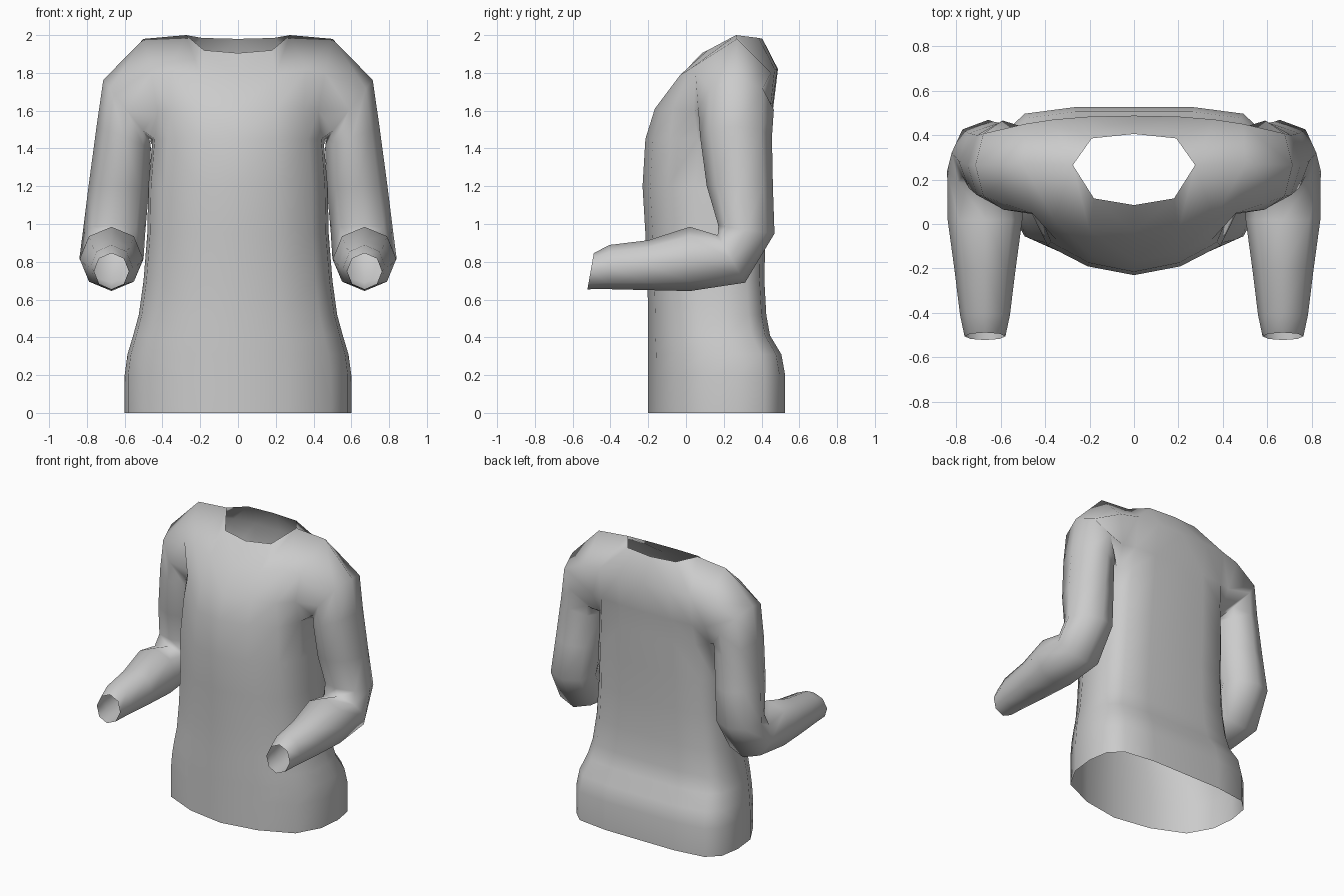
import bpy, bmesh
from math import sin, cos, radians
from mathutils import Vector

cube = bpy.data.objects.get("Cube")
if cube:
    bpy.data.objects.remove(cube, do_unlink=True)

cloth = bpy.data.materials.new("grey cloth")
cloth.use_nodes = True
grey = (0.6, 0.6, 0.6, 1)
cloth.diffuse_color = grey
cloth.node_tree.nodes["Principled BSDF"].inputs["Base Color"].default_value = grey

bm = bmesh.new()


def strip(a, b, closed=False):
    """Join two equal rows of vertices with faces."""
    n = len(a)
    for i in range(n if closed else n - 1):
        j = (i + 1) % n
        face = []
        for v in (a[i], a[j], b[j], b[i]):
            if v not in face:
                face.append(v)
        bm.faces.new(face)


def row(points):
    return [bm.verts.new(p) for p in points]


# Body: half sections from centre front to centre back
section = [(0, 0), (.44, .06), (.82, .2), (.97, .42), (1, .65),
           (.96, .85), (.82, .96), (.45, 1), (0, 1)]
# height, half width, front y, back y
levels = [(0, .6, -.2, .525), (.2, .6, -.2, .525), (.31, .585, -.2, .505),
          (.41, .555, -.2, .445), (.52, .525, -.2, .425), (.7, .5, -.205, .415),
          (.95, .48, -.215, .42), (1.2, .475, -.23, .435), (1.45, .455, -.215, .45)]
body = [row([(u * w, f + (b - f) * v, z) for u, v in section])
        for z, w, f, b in levels]
for a, b in zip(body, body[1:]):
    strip(a, b)
chest = body[-1]
chest[4].co.z = 1.42

# Chest and upper back panels, leaving an armhole at the side
front_1 = row([(0, -.165, 1.61), (.2, -.135, 1.61), (.35, -.07, 1.61), (.425, .04, 1.6)])
front_2 = row([(0, -.035, 1.78), (.2, -.03, 1.79), (.36, .02, 1.82), (.46, .05, 1.8)])
back_1 = row([(.445, .42, 1.6), (.36, .445, 1.6), (.2, .455, 1.6), (0, .46, 1.6)])
back_2 = row([(.49, .45, 1.8), (.36, .47, 1.82), (.2, .483, 1.82), (0, .487, 1.82)])

# Neck opening and shoulder ridge
neck_front = row([(0, .085, 1.905), (.18, .115, 1.92)])
neck_side, shoulder = row([(.275, .265, 2), (.5, .27, 1.98)])
neck_back = row([(.19, .385, 1.985), (0, .405, 1.98)])
strip(chest[:4], front_1)
strip(front_1, front_2)
strip(front_2, neck_front + [neck_side, shoulder])
strip(chest[5:], back_1)
strip(back_1, back_2)
strip(back_2, [shoulder, neck_side] + neck_back)

# Sleeve: rings follow the arm from the armhole down and round the elbow
armhole = chest[3:6] + [back_1[0], back_2[0], shoulder, front_2[3], front_1[3]]
# centre, side radius, front radius, outward tilt, forward turn
rings = [((.59, .265, 1.605), .2, .2, 52, 0),
         ((.605, .265, 1.46), .155, .19, 22, 0),
         ((.63, .285, 1.2), .16, .175, 5, 0),
         ((.655, .32, .97), .165, .15, 0, 8),
         ((.67, .24, .815), .17, .145, 0, 60),
         ((.67, .02, .815), .168, .17, 0, 90),
         ((.67, -.2, .782), .138, .132, 0, 90),
         ((.67, -.41, .772), .112, .117, 0, 92),
         ((.67, -.505, .75), .092, .097, 0, 100)]
previous = armhole
for centre, side, front, tilt, turn in rings:
    t, f = radians(tilt), radians(turn)
    out = Vector((cos(t), 0, sin(t))) * side
    fwd = Vector((0, -cos(f), sin(f))) * front
    ring = []
    for i in range(8):
        a = radians(135 + 45 * i)
        ring.append(bm.verts.new(Vector(centre) + out * cos(a) + fwd * sin(a)))
    strip(previous, ring, closed=True)
    previous = ring

# Mirror the half garment and weld the centre seam
half = bm.verts[:] + bm.edges[:] + bm.faces[:]
bmesh.ops.mirror(bm, geom=half, axis='X', merge_dist=0.0005)
bmesh.ops.remove_doubles(bm, verts=bm.verts[:], dist=0.0005)
bmesh.ops.recalc_face_normals(bm, faces=bm.faces[:])
for face in bm.faces:
    face.smooth = True

mesh = bpy.data.meshes.new("long_sleeved_top")
bm.to_mesh(mesh)
bm.free()
mesh.materials.append(cloth)
garment = bpy.data.objects.new("long_sleeved_top", mesh)
bpy.context.collection.objects.link(garment)
